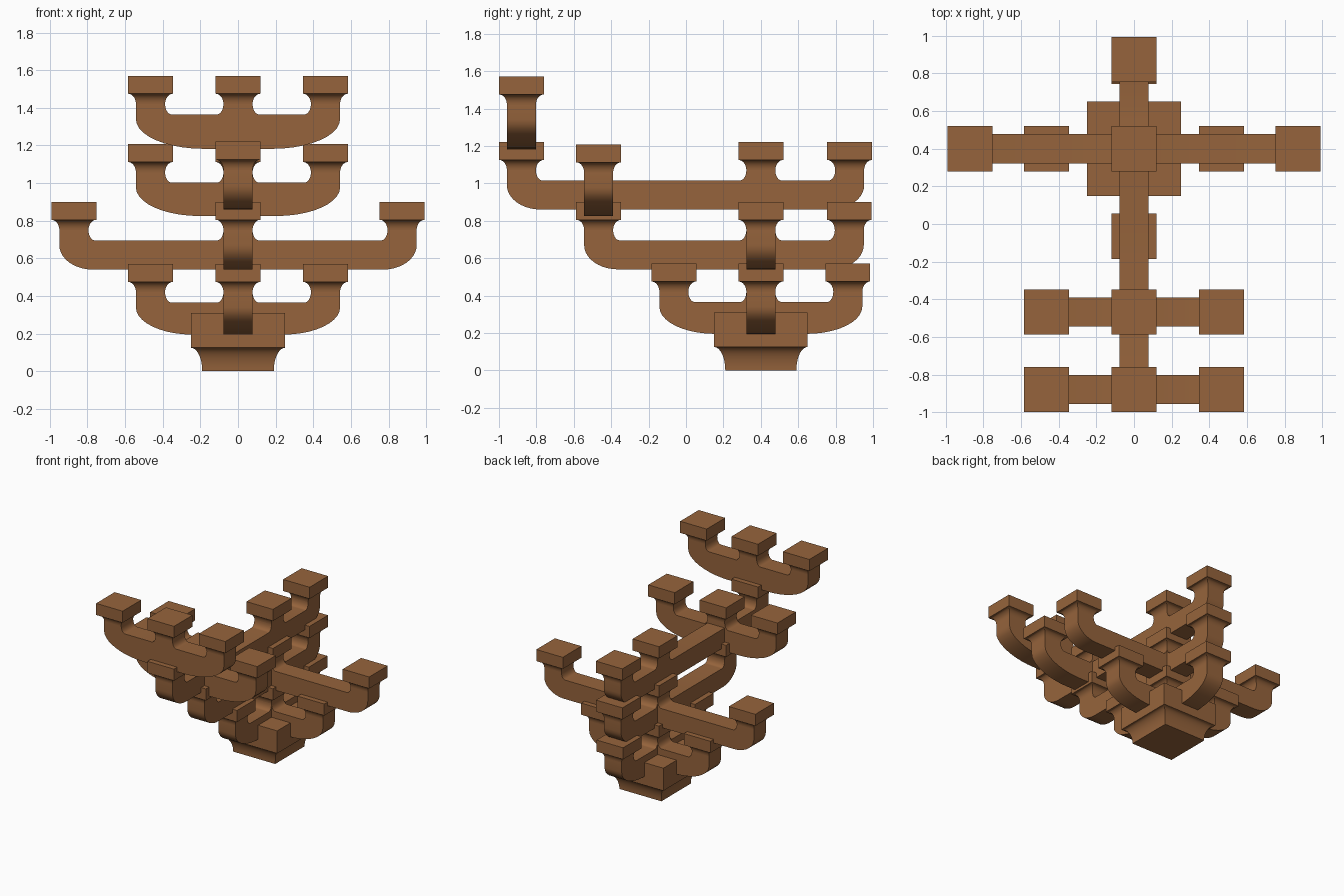
import bpy, bmesh, math

cube = bpy.data.objects.get("Cube")
if cube:
    bpy.data.objects.remove(cube, do_unlink=True)

wood = bpy.data.materials.new("brown wood")
wood.use_nodes = True
COLOUR = (0.305, 0.127, 0.045, 1)
wood.diffuse_color = COLOUR
wood.node_tree.nodes["Principled BSDF"].inputs["Base Color"].default_value = COLOUR

NECK = 0.0775    # half width of arms and block necks
CAP = 0.12       # half width of the small blocks
STEPS = 10
QUARTER = [math.pi / 2 * i / STEPS for i in range(STEPS + 1)]


def finish(bm, name):
    bmesh.ops.recalc_face_normals(bm, faces=bm.faces)
    mesh = bpy.data.meshes.new(name)
    bm.to_mesh(mesh)
    bm.free()
    mesh.materials.append(wood)
    obj = bpy.data.objects.new(name, mesh)
    bpy.context.collection.objects.link(obj)
    bpy.ops.object.select_all(action="DESELECT")
    obj.select_set(True)
    bpy.context.view_layer.objects.active = obj
    bpy.ops.object.shade_smooth_by_angle(angle=math.radians(30))


def block(name, x, y, foot, cap, z0, z1, z2):
    """Square block with a coved foot from z0 to z1 and straight sides to z2."""
    rings = [(foot + (cap - foot) * (1 - math.cos(t)), z0 + (z1 - z0) * math.sin(t))
             for t in QUARTER] + [(cap, z2)]
    bm = bmesh.new()
    loops = [[bm.verts.new((x + sx * h, y + sy * h, z))
              for sx, sy in ((-1, -1), (1, -1), (1, 1), (-1, 1))] for h, z in rings]
    for a, b in zip(loops, loops[1:]):
        for i in range(4):
            j = (i + 1) % 4
            bm.faces.new((a[i], a[j], b[j], b[i]))
    bm.faces.new(loops[0][::-1])
    bm.faces.new(loops[-1])
    finish(bm, name)


def arm(name, axis, offset, seats, top, depth, sweep):
    """Bracket arm along an axis, with rounded ends and a filleted neck per seat."""
    low, high = seats[0] - NECK, seats[-1] + NECK
    neck_z, beam_z, bottom = top - 0.15, top - 0.205, top - depth
    curve_z = top - 0.23
    rise = curve_z - bottom
    # underside, left end to right end
    pts = [(low + sweep * (1 - math.cos(t)), curve_z - rise * math.sin(t)) for t in QUARTER]
    pts += [(high - sweep * (1 - math.sin(t)), curve_z - rise * math.cos(t)) for t in QUARTER]
    # top side, right to left, rising to each neck
    rx, rz = 0.035, neck_z - beam_z
    for seat in reversed(seats):
        right, left = seat + NECK, seat - NECK
        if seat == seats[-1]:
            pts.append((right, neck_z))
        else:
            pts += [(right + rx * (1 - math.sin(t)), neck_z - rz * math.cos(t)) for t in QUARTER]
        if seat == seats[0]:
            pts.append((left, neck_z))
        else:
            pts += [(left - rx * (1 - math.cos(t)), neck_z - rz * math.sin(t)) for t in QUARTER]
    bm = bmesh.new()

    def place(u, z, side):
        v = offset + side * NECK
        return bm.verts.new((u, v, z) if axis == "x" else (v, u, z))

    front = [place(u, z, -1) for u, z in pts]
    back = [place(u, z, 1) for u, z in pts]
    bm.faces.new(front)
    bm.faces.new(back[::-1])
    for i in range(len(pts)):
        j = (i + 1) % len(pts)
        bm.faces.new((front[i], front[j], back[j], back[i]))
    finish(bm, name)


HUB = 0.4
block("base_block", 0, HUB, 0.19, 0.25, 0, 0.125, 0.31)

# name, axis, offset, block positions, block top, depth below top, end sweep
ARMS = [
    ("lower_cross_arm", "x", HUB, (-0.465, 0, 0.465), 0.57, 0.375, 0.30),
    ("lower_long_arm", "y", 0, (-0.065, HUB, 0.865), 0.57, 0.375, 0.30),
    ("middle_cross_arm", "x", HUB, (-0.872, 0, 0.872), 0.90, 0.36, 0.18),
    ("middle_long_arm", "y", 0, (-0.467, HUB, 0.873), 0.90, 0.36, 0.18),
    ("upper_long_arm", "y", 0, (-0.88, HUB, 0.875), 1.22, 0.36, 0.18),
    ("front_cross_arm", "x", -0.467, (-0.465, 0, 0.465), 1.207, 0.382, 0.34),
    ("top_cross_arm", "x", -0.88, (-0.465, 0, 0.465), 1.57, 0.388, 0.36),
]
filled = set()
for name, axis, offset, seats, top, depth, sweep in ARMS:
    arm(name, axis, offset, seats, top, depth, sweep)
    for n, seat in enumerate(seats):
        spot = (seat, offset, top) if axis == "x" else (offset, seat, top)
        if spot not in filled:   # crossing arms share their hub block
            filled.add(spot)
            block(f"{name}_block_{n + 1}", spot[0], spot[1], NECK, CAP,
                  top - 0.15, top - 0.095, top)
